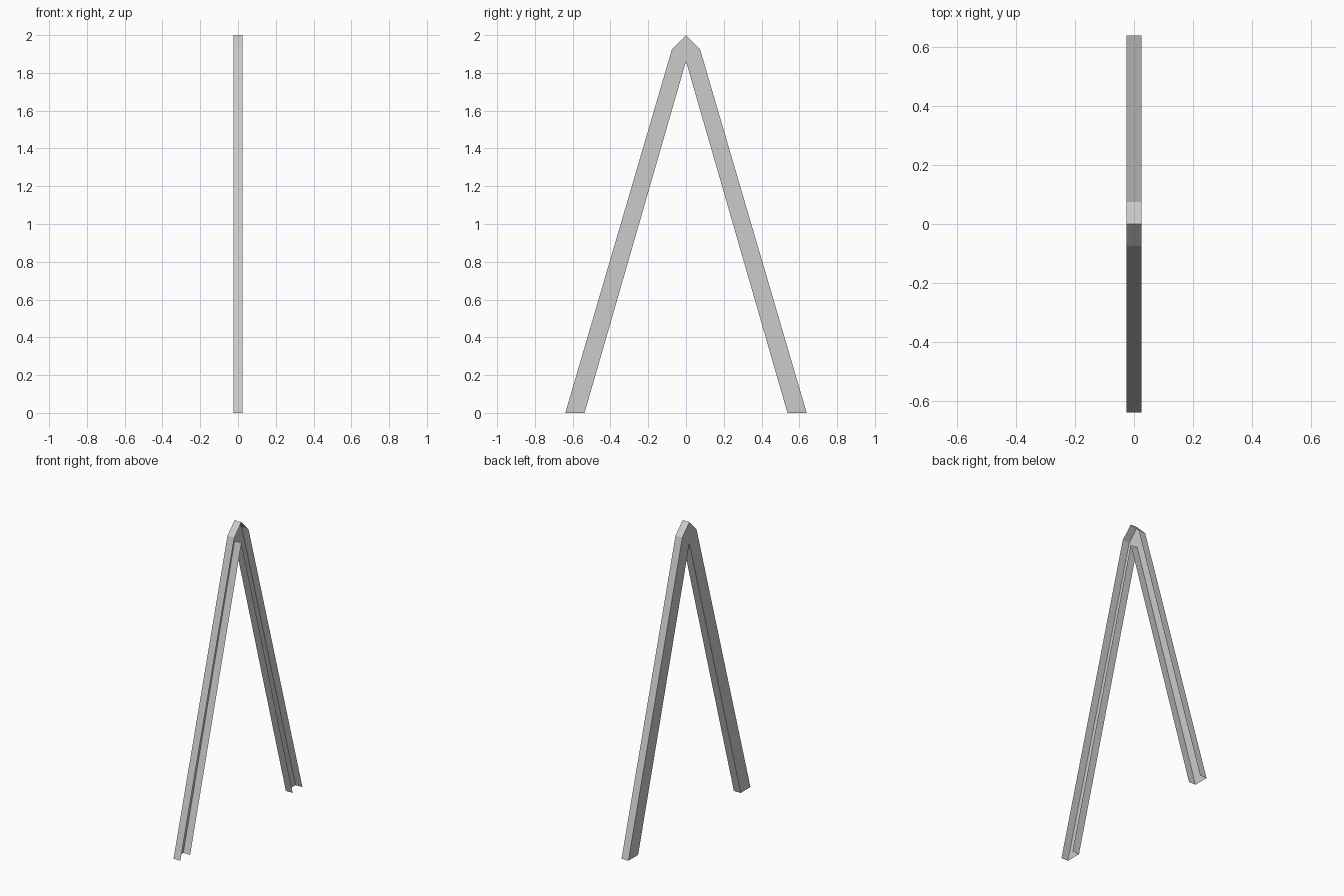
import bpy
import bmesh

if "Cube" in bpy.data.objects:
    bpy.data.objects.remove(bpy.data.objects["Cube"])

HALF_W = 0.025  # half width of the channel along x

# Half outline in (y, z): ridge, shoulder, outer foot, inner foot, crotch
outline = [(0, 2.0), (0.074, 1.926), (0.639, 0), (0.537, 0), (0, 1.862)]

bm = bmesh.new()
back = [bm.verts.new((-HALF_W, y, z)) for y, z in outline]
front = [bm.verts.new((HALF_W, y, z)) for y, z in outline]

# Flat web on the left side; the right side stays open
bm.faces.new(back)

# Sheet flanges along the cap, the outer edge and the inner edge
for a, b in ((0, 1), (1, 2), (3, 4)):
    bm.faces.new((back[a], front[a], front[b], back[b]))

bmesh.ops.recalc_face_normals(bm, faces=bm.faces)
mesh = bpy.data.meshes.new("channel_frame")
bm.to_mesh(mesh)
bm.free()

frame = bpy.data.objects.new("channel_frame", mesh)
bpy.context.collection.objects.link(frame)

# Mirror to make the second leg
mirror = frame.modifiers.new("second_leg", 'MIRROR')
mirror.use_axis = (False, True, False)
mirror.use_clip = True
